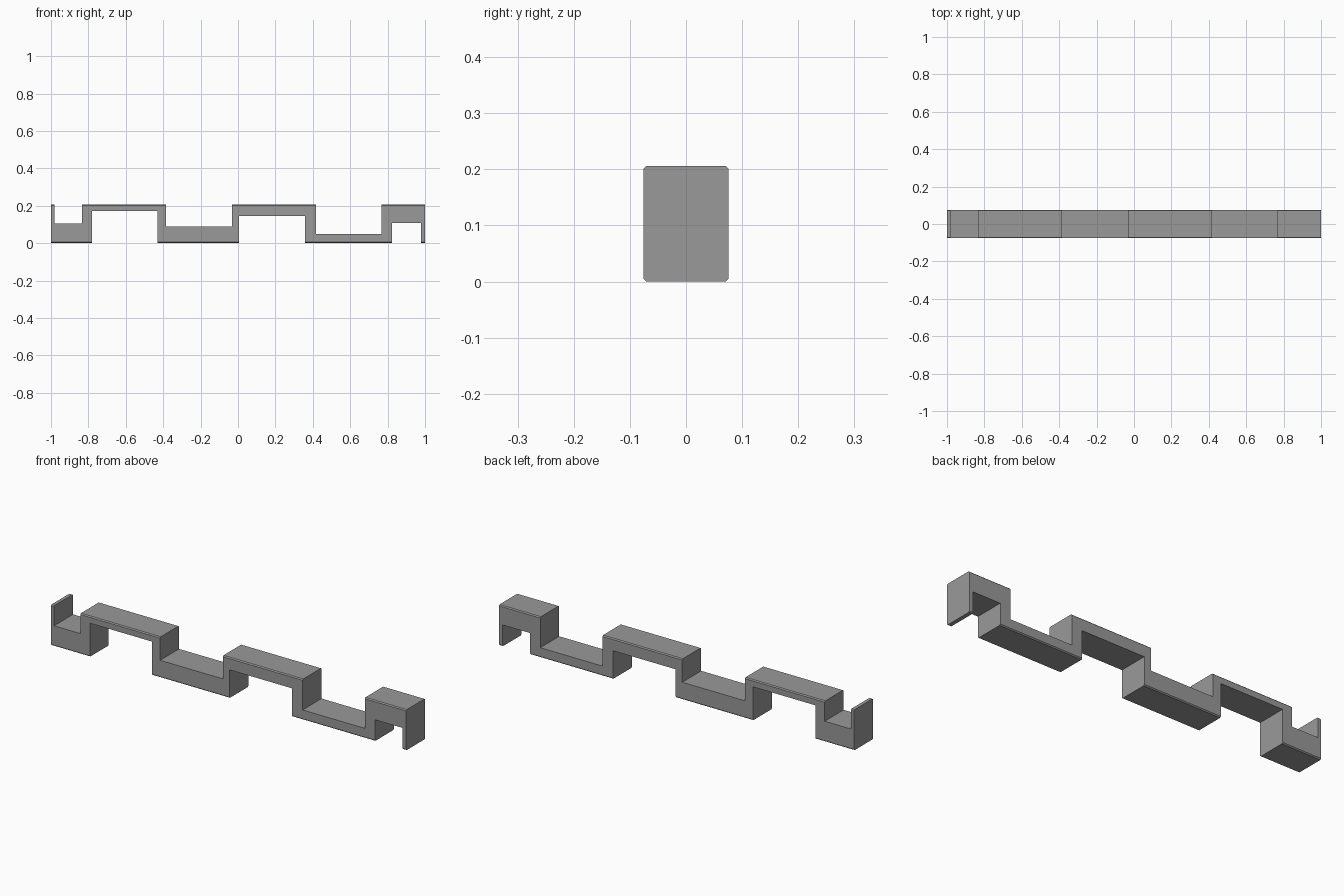
import bpy
import bmesh

cube = bpy.data.objects.get("Cube")
if cube:
    bpy.data.objects.remove(cube, do_unlink=True)

TOP, HALF_WIDTH, CHAMFER = 0.206, 0.076, 0.005

# Steps along the upper and lower outlines: (x where the height begins, height)
upper = [(-1, TOP), (-0.982, 0.104), (-0.834, TOP), (-0.385, 0.088),
         (-0.032, TOP), (0.417, 0.05), (0.767, TOP)]
lower = [(-1, 0), (-0.781, 0.171), (-0.43, 0), (0.005, 0.144),
         (0.358, 0), (0.824, 0.109), (0.979, 0)]


def stepped_line(steps):
    """Turn a list of steps into the corners of a square wave."""
    ends = [x for x, _ in steps[1:]] + [1]
    return [p for (x, z), end in zip(steps, ends) for p in ((x, z), (end, z))]


# Stepped bar: profile extruded across the width
bm = bmesh.new()
outline = stepped_line(lower) + stepped_line(upper)[::-1]
face = bm.faces.new([bm.verts.new((x, -HALF_WIDTH, z)) for x, z in outline])
extruded = bmesh.ops.extrude_face_region(bm, geom=[face])
moved = [g for g in extruded["geom"] if isinstance(g, bmesh.types.BMVert)]
bmesh.ops.translate(bm, verts=moved, vec=(0, 2 * HALF_WIDTH, 0))
bmesh.ops.recalc_face_normals(bm, faces=bm.faces)


# Chamfer the long edges at the very top and bottom
def is_outer_long_edge(edge):
    a, b = (v.co for v in edge.verts)
    level = abs(a.z - b.z) < 1e-5 and abs(a.y - b.y) < 1e-5
    return level and (a.z < 1e-5 or a.z > TOP - 1e-5)


bmesh.ops.bevel(bm, geom=[e for e in bm.edges if is_outer_long_edge(e)],
                offset=CHAMFER, segments=1, affect='EDGES')
bmesh.ops.triangulate(bm, faces=[f for f in bm.faces if len(f.verts) > 4])

mesh = bpy.data.meshes.new("stepped_bar")
bm.to_mesh(mesh)
bm.free()
bar = bpy.data.objects.new("stepped_bar", mesh)
bpy.context.collection.objects.link(bar)

# Plain grey finish
grey = bpy.data.materials.new("grey")
grey.use_nodes = True
colour = (0.32, 0.32, 0.32, 1)
grey.diffuse_color = colour
grey.node_tree.nodes["Principled BSDF"].inputs["Base Color"].default_value = colour
mesh.materials.append(grey)
